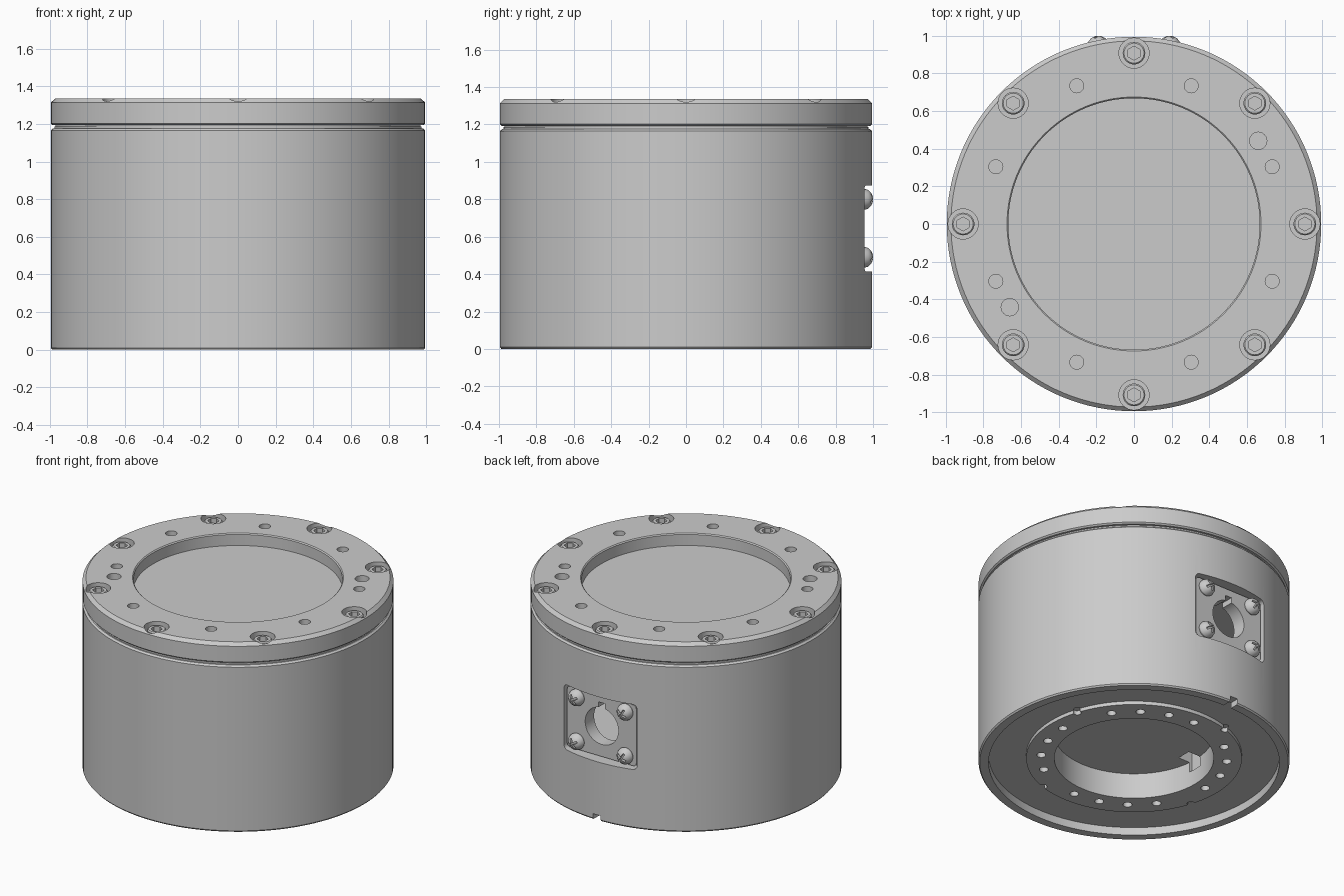
import bpy, bmesh
from math import pi, sin, cos, radians
from mathutils import Matrix, Vector

if "Cube" in bpy.data.objects:
    bpy.data.objects.remove(bpy.data.objects["Cube"])

R = 0.995           # housing radius
PZ = 0.645          # height of the connector plate centre


def make(name, bm):
    bmesh.ops.recalc_face_normals(bm, faces=bm.faces)
    me = bpy.data.meshes.new(name)
    bm.to_mesh(me)
    bm.free()
    ob = bpy.data.objects.new(name, me)
    bpy.context.collection.objects.link(ob)
    return ob


def revolve(name, profile, steps=128):
    bm = bmesh.new()
    vs = [bm.verts.new((r, 0, z)) for r, z in profile]
    es = [bm.edges.new(p) for p in zip(vs, vs[1:])]
    bmesh.ops.spin(bm, geom=vs + es, cent=(0, 0, 0), axis=(0, 0, 1),
                   angle=2 * pi, steps=steps)
    bmesh.ops.remove_doubles(bm, verts=bm.verts, dist=1e-5)
    return make(name, bm)


def add_cyl(bm, x, y, z0, z1, r, n=24):
    bmesh.ops.create_cone(bm, cap_ends=True, segments=n, radius1=r, radius2=r, depth=z1 - z0,
                          matrix=Matrix.Translation((x, y, (z0 + z1) / 2)))


def box(name, centre, size, bevel=0):
    bm = bmesh.new()
    bmesh.ops.create_cube(bm, size=1)
    bmesh.ops.scale(bm, vec=size, verts=bm.verts)
    if bevel:       # round the corners seen along y
        es = [e for e in bm.edges
              if abs(e.verts[0].co.y - e.verts[1].co.y) > 1e-4]
        bmesh.ops.bevel(bm, geom=es, offset=bevel, segments=5, profile=0.5, affect='EDGES')
    bmesh.ops.translate(bm, vec=centre, verts=bm.verts)
    return make(name, bm)


def activate(ob):
    bpy.ops.object.select_all(action='DESELECT')
    ob.select_set(True)
    bpy.context.view_layer.objects.active = ob


def cut(ob, cutter, keep=False):
    cutter.hide_render = True
    m = ob.modifiers.new("cut", 'BOOLEAN')
    m.operation, m.solver, m.object = 'DIFFERENCE', 'EXACT', cutter
    activate(ob)
    bpy.ops.object.modifier_apply(modifier=m.name)
    if not keep:
        bpy.data.objects.remove(cutter)


def smooth(ob):
    activate(ob)
    bpy.ops.object.shade_smooth_by_angle(angle=radians(28))


def polar(r, deg):
    return r * cos(radians(deg)), r * sin(radians(deg))


# Hollow housing with recessed underside, raised ring and blind centre bore
body = revolve("housing", [
    (0, .21), (.51, .21), (.51, .03), (.69, .03), (.69, .055), (.93, .055),
    (.93, 0), (R - .008, 0), (R, .01), (R, 1.165), (R - .012, 1.176),
    (.975, 1.176), (.975, 1.187), (.85, 1.187), (.85, .42), (0, .42)])

# Lid with shallow round recess
lid = revolve("lid", [
    (0, 1.18), (.97, 1.18), (.97, 1.193), (R - .01, 1.193), (R, 1.202),
    (R, 1.313), (R - .022, 1.335), (.675, 1.335), (.668, 1.328), (.668, 1.25), (0, 1.25)])

# Underside: bolt holes (every fifth one skipped) and ring notches in the gaps
bm = bmesh.new()
for k in range(20):
    if k % 5 == 1:
        add_cyl(bm, *polar(.685, 18 * k), -.05, .06, .025, 16)
    else:
        add_cyl(bm, *polar(.595, 18 * k), -.05, .15, .029)
cut(body, make("underside_cutter", bm))
cut(body, box("rim_notch_cutter", (0, .97, 0), (.06, .15, .08)))
cut(body, box("bore_slot_cutter", (-.47, 0, .26), (.11, .1, .24)))

# Connector pocket and plate on the back
cut(body, box("pocket_cutter", (0, 1.0, PZ), (.57, .2, .46), .03))
plate = box("connector_plate", (0, .918, PZ), (.54, .044, .43), .025)
bm = bmesh.new()
add_cyl(bm, 0, 0, -.2, .2, .13, 40)
bm.transform(Matrix.Translation((0, .9, PZ)) @ Matrix.Rotation(pi / 2, 4, 'X'))
hole = make("connector_hole_cutter", bm)
key = box("connector_key_cutter", (0, .9, PZ + .1), (.05, .4, .13))
for ob in (body, plate):
    cut(ob, hole, keep=True)
    cut(ob, key, keep=True)
bpy.data.objects.remove(hole)
bpy.data.objects.remove(key)

# Lid: counterbores, threaded holes and two larger pin holes
bm = bmesh.new()
for k in range(8):
    add_cyl(bm, *polar(.908, 45 * k), 1.26, 1.4, .08, 32)
    add_cyl(bm, *polar(.795, 45 * k + 22.5), 1.225, 1.4, .037)
for s in (1, -1):
    add_cyl(bm, .66 * s, .442 * s, 1.225, 1.4, .046)
cut(lid, make("lid_cutter", bm))

# Socket head screws in the lid
head = revolve("lid_screw", [(0, 1.25), (.06, 1.25), (.06, 1.313), (.053, 1.32), (0, 1.32)], 32)
bm = bmesh.new()
add_cyl(bm, 0, 0, 1.28, 1.4, .037, 6)
cut(head, make("hex_cutter", bm))
smooth(head)
for k in range(8):
    ob = head if k == 0 else head.copy()
    if k:
        bpy.context.collection.objects.link(ob)
    ob.location = (*polar(.908, 45 * k), 0)

# Domed cross-slot screws on the connector plate
pan = revolve("plate_screw", [(0, -.01), (.052, -.01), (.057, .012), (.05, .034), (.036, .049),
                              (.018, .058), (0, .06)], 32)
for size in ((.07, .014, .06), (.014, .07, .06)):
    cut(pan, box("slot_cutter", (0, 0, .065), size))
smooth(pan)
first = True
for sx in (-1, 1):
    for sz in (-1, 1):
        ob = pan if first else pan.copy()
        if not first:
            bpy.context.collection.objects.link(ob)
        first = False
        ob.rotation_euler = (-pi / 2, radians(30 * sx), 0)
        ob.location = (.19 * sx, .94, PZ + .155 * sz)

for ob in (body, lid, plate):
    smooth(ob)
